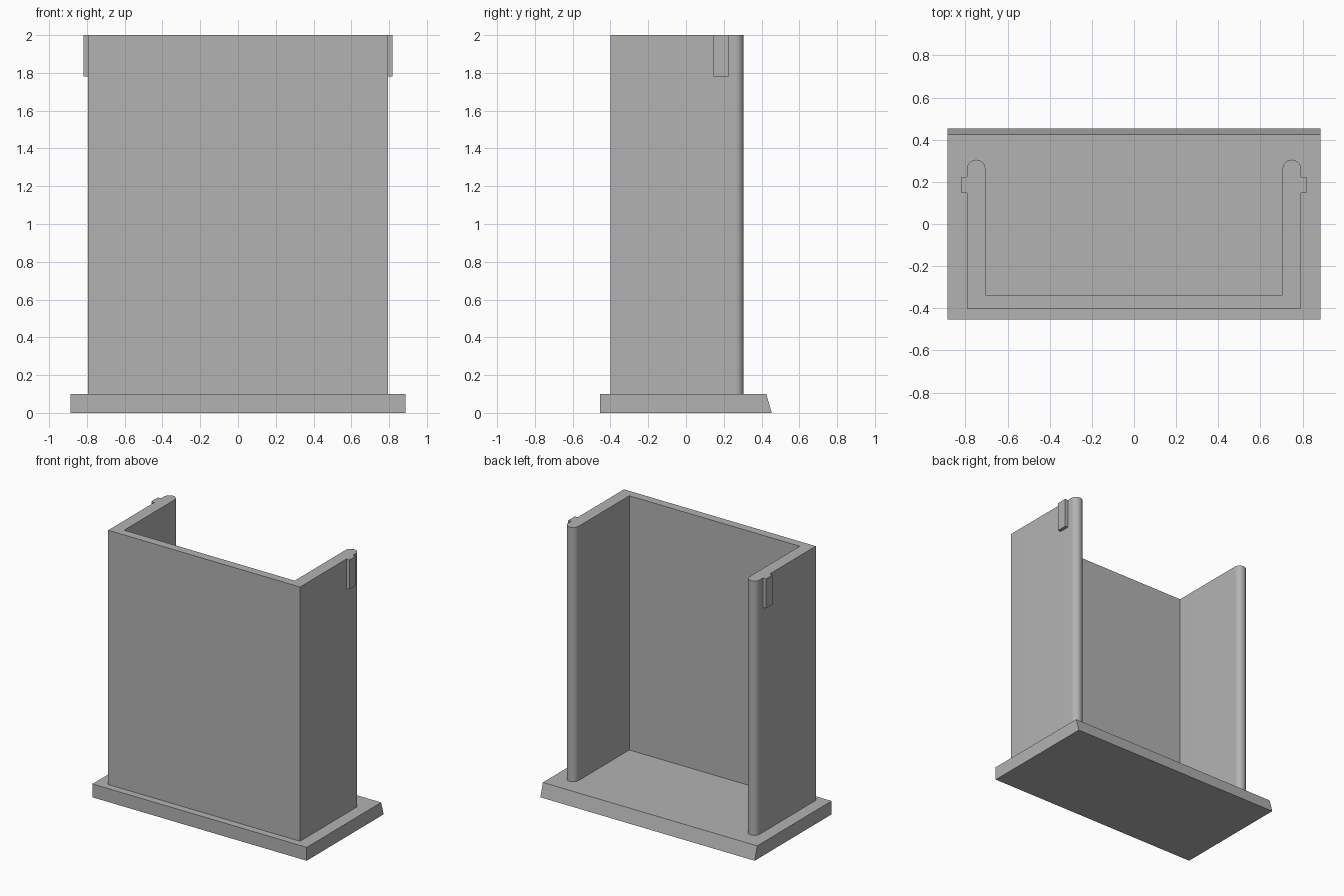
import bpy, bmesh
from math import sin, cos, pi, radians

cube = bpy.data.objects.get("Cube")
if cube:
    bpy.data.objects.remove(cube, do_unlink=True)

# One plain grey for the whole model
grey = bpy.data.materials.new("plain grey")
grey.use_nodes = True
colour = (0.45, 0.45, 0.45, 1)
grey.diffuse_color = colour
grey.node_tree.nodes["Principled BSDF"].inputs["Base Color"].default_value = colour


def extrude_profile(name, profile, to_point, offset):
    """Turn a closed 2D profile into a solid, swept along offset."""
    bm = bmesh.new()
    face = bm.faces.new([bm.verts.new(to_point(a, b)) for a, b in profile])
    swept = bmesh.ops.extrude_face_region(bm, geom=[face])["geom"]
    verts = [v for v in swept if isinstance(v, bmesh.types.BMVert)]
    bmesh.ops.translate(bm, verts=verts, vec=offset)
    bmesh.ops.recalc_face_normals(bm, faces=bm.faces)
    mesh = bpy.data.meshes.new(name)
    bm.to_mesh(mesh)
    bm.free()
    mesh.materials.append(grey)
    obj = bpy.data.objects.new(name, mesh)
    bpy.context.collection.objects.link(obj)
    return obj


# Base slab with a sloping back edge
BASE_X, BASE_Y, BASE_Z = 0.886, 0.454, 0.1
extrude_profile("base",
                [(-BASE_Y, 0), (BASE_Y, 0), (0.425, BASE_Z), (-BASE_Y, BASE_Z)],
                lambda y, z: (-BASE_X, y, z), (2 * BASE_X, 0, 0))

# U-shaped walls, open at the back, with rounded side ends
OUTER, INNER, TOP = 0.793, 0.705, 2.0
FRONT, FRONT_INNER, BACK = -0.4, -0.337, 0.305
radius = (OUTER - INNER) / 2
middle = OUTER - radius
STEPS = 24
half = [(OUTER, FRONT)]
half += [(middle + radius * cos(pi * i / STEPS),
          BACK - radius + radius * sin(pi * i / STEPS)) for i in range(STEPS + 1)]
half += [(INNER, FRONT_INNER)]
walls = extrude_profile("walls", half + [(-x, y) for x, y in reversed(half)],
                        lambda x, y: (x, y, BASE_Z), (0, 0, TOP - BASE_Z))
bpy.context.view_layer.objects.active = walls
walls.select_set(True)
bpy.ops.object.shade_smooth_by_angle(angle=radians(30))

# Small tabs at the top of each side wall
for name, side in (("left_tab", 1), ("right_tab", -1)):
    near, far = side * OUTER, side * 0.818
    extrude_profile(name, [(near, 0.146), (far, 0.146), (far, 0.224), (near, 0.224)],
                    lambda x, y: (x, y, 1.78), (0, 0, TOP - 1.78))
